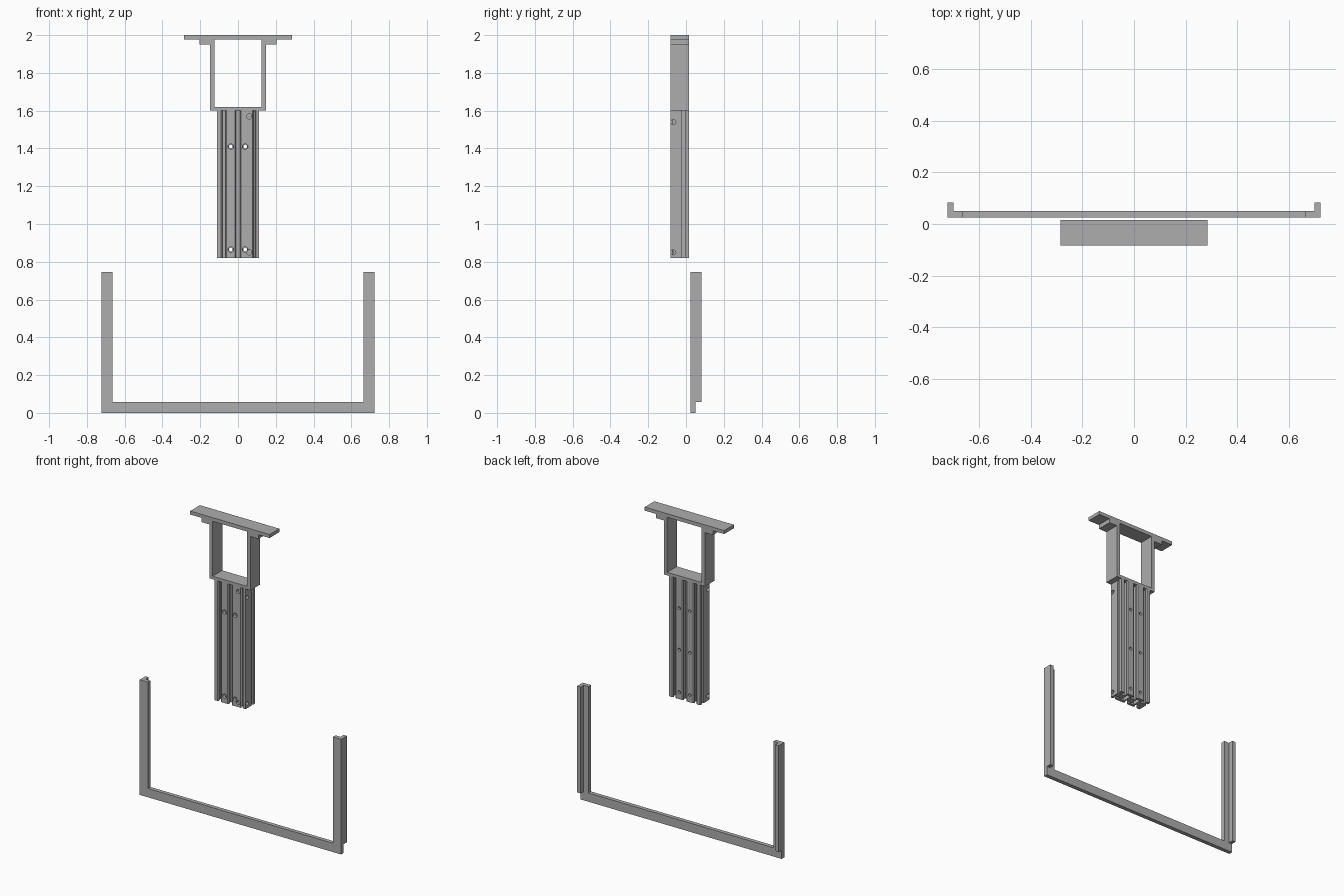
import bpy, bmesh, math
from mathutils import Matrix

if "Cube" in bpy.data.objects:
    bpy.data.objects.remove(bpy.data.objects["Cube"])

grey = bpy.data.materials.new("grey metal")
grey.diffuse_color = (0.42, 0.42, 0.42, 1)
grey.use_nodes = True
grey.node_tree.nodes["Principled BSDF"].inputs["Base Color"].default_value = grey.diffuse_color

Y0, Y1 = -0.083, 0.016      # depth of the column and bracket
F0, F1, F2 = 0.025, 0.051, 0.083   # depth steps of the lower frame


def prism(name, pts, axis, a, b):
    """Extrude a 2D outline along z (points are x, y) or y (points are x, z)."""
    bm = bmesh.new()
    place = (lambda p: (p[0], p[1], a)) if axis == "z" else (lambda p: (p[0], a, p[1]))
    face = bm.faces.new([bm.verts.new(place(p)) for p in pts])
    out = bmesh.ops.extrude_face_region(bm, geom=[face])
    vec = (0, 0, b - a) if axis == "z" else (0, b - a, 0)
    bmesh.ops.translate(bm, vec=vec, verts=[v for v in out["geom"] if isinstance(v, bmesh.types.BMVert)])
    bmesh.ops.recalc_face_normals(bm, faces=bm.faces)
    me = bpy.data.meshes.new(name)
    bm.to_mesh(me)
    bm.free()
    ob = bpy.data.objects.new(name, me)
    bpy.context.collection.objects.link(ob)
    me.materials.append(grey)
    return ob


def box(x0, x1, y0, y1):
    return [(x0, y0), (x1, y0), (x1, y1), (x0, y1)]


def cut(target, cutter):
    mod = target.modifiers.new("cut", "BOOLEAN")
    mod.operation, mod.solver, mod.object = "DIFFERENCE", "EXACT", cutter
    bpy.context.view_layer.objects.active = target
    bpy.ops.object.modifier_apply(modifier=mod.name)
    bpy.data.objects.remove(cutter)


def drill(target, centre, radius, depth, axis):
    """Round hole centred on a point, along x or y."""
    rot = Matrix.Rotation(math.pi / 2, 4, "X" if axis == "y" else "Y")
    bm = bmesh.new()
    bmesh.ops.create_cone(bm, cap_ends=True, segments=16, radius1=radius, radius2=radius,
                          depth=depth, matrix=Matrix.Translation(centre) @ rot)
    me = bpy.data.meshes.new("drill")
    bm.to_mesh(me)
    bm.free()
    ob = bpy.data.objects.new("drill", me)
    ob.hide_render = True
    bpy.context.collection.objects.link(ob)
    cut(target, ob)


# Top bracket: wide plate, stepped shoulders, two walls and a floor
half = [(0.147, 1.60), (0.147, 1.95), (0.205, 1.95), (0.205, 1.977), (0.285, 1.977), (0.285, 2.0)]
bracket = prism("top_bracket", half + [(-x, z) for x, z in reversed(half)], "y", Y0, Y1)
cut(bracket, prism("opening", box(-0.124, 0.124, 1.62, 1.976), "y", Y0 - 0.1, Y1 + 0.1))


# Column: extruded profile with slots on the front, back and sides
def slot(c, w, neck, cavity, depth):
    left = [(-w / 2, 0), (-neck / 2, 0.006), (-neck / 2, 0.011), (-cavity / 2, 0.011), (-cavity / 2, depth)]
    return [(c + s, d) for s, d in left] + [(c - s, d) for s, d in reversed(left)]


W = 0.112
outline = [(-W, Y0)]
for c, w in ((-0.075, 0.028), (0, 0.034), (0.086, 0.018)):
    outline += [(x, Y0 + d) for x, d in slot(c, w, w * 0.55, 0.03, 0.032)]
outline += [(W, Y0)]
outline += [(W, -0.02), (W - 0.012, -0.02), (W - 0.012, -0.005), (W, -0.005)]
outline += [(W, Y1)]
for c, w in ((0.075, 0.028), (0, 0.034), (-0.075, 0.028)):
    outline += [(x, Y1 - d) for x, d in reversed(slot(c, w, w * 0.55, 0.03, 0.032))]
outline += [(-W, Y1)]
outline += [(-W, -0.005), (-W + 0.012, -0.005), (-W + 0.012, -0.02), (-W, -0.02)]
column = prism("slotted_column", outline, "z", 0.82, 1.60)

# Hollow chambers and drilled holes of the column
for s in (-1, 1):
    a, b = sorted((s * 0.026, s * 0.05))
    cut(column, prism("chamber", box(a, b, -0.066, -0.002), "z", 0.7, 1.599))
    for z in (0.865, 1.41):
        drill(column, (s * 0.038, Y0, z), 0.0145, 0.06, "y")
    for z in (0.865, 1.14, 1.41):
        drill(column, (s * 0.038, Y1, z), 0.01, 0.06, "y")
    for z in (0.85, 1.54):
        drill(column, (s * W, -0.067, z), 0.013, 0.03, "x")
for z in (0.85, 1.57):
    drill(column, (0.06, Y0, z), 0.014, 0.03, "y")

# Lower frame: flat bottom bar and two L-section uprights
prism("bottom_bar", box(-0.723, 0.723, F0, F1), "z", 0, 0.057)
for side, s in (("left", -1), ("right", 1)):
    ell = [(0.664, F0), (0.723, F0), (0.723, F2), (0.699, F2), (0.699, F1), (0.664, F1)]
    prism(side + "_upright", [(s * x, y) for x, y in ell], "z", 0.057, 0.747)
